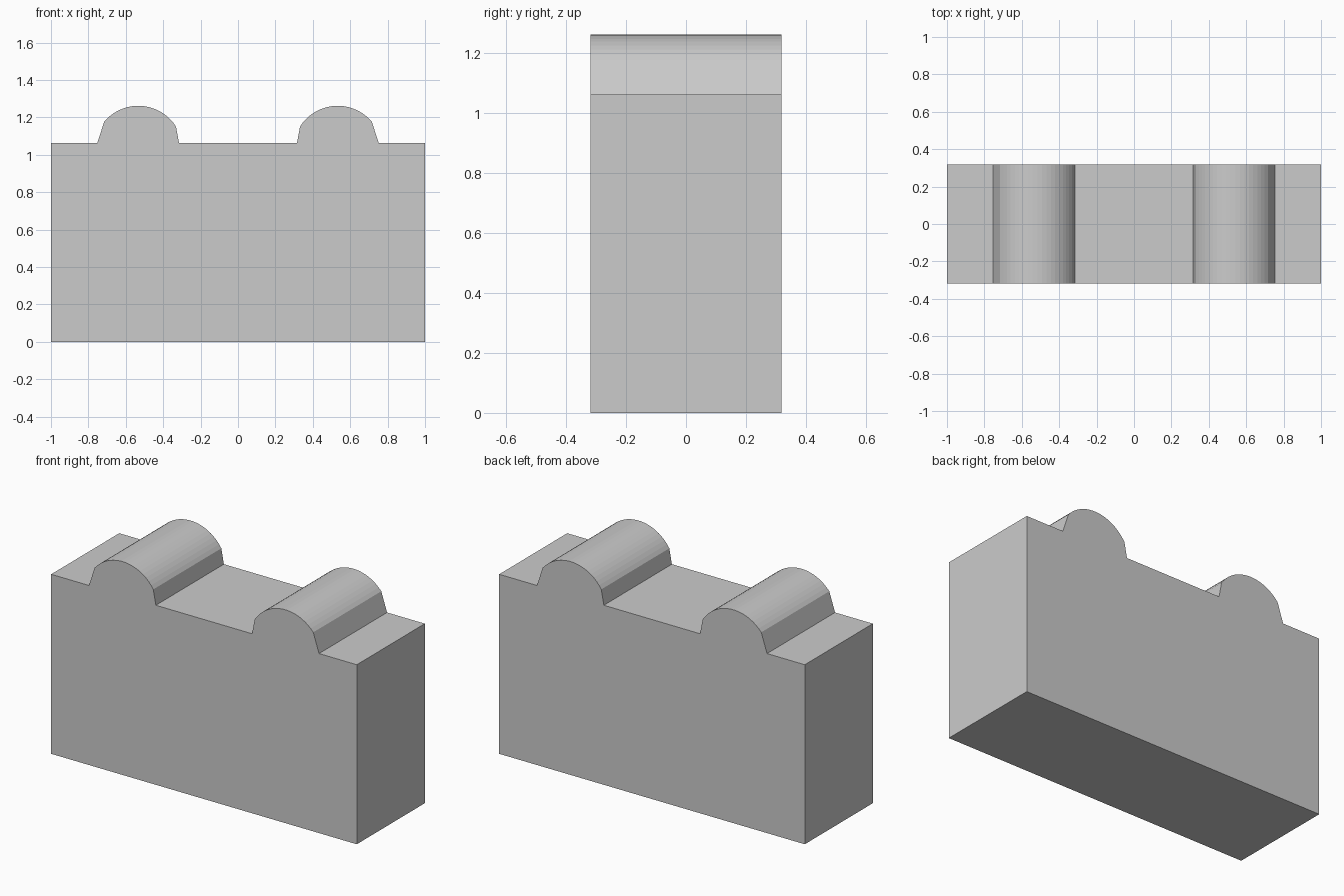
import bpy, bmesh, math

if "Cube" in bpy.data.objects:
    bpy.data.objects.remove(bpy.data.objects["Cube"])

HALF_Y, DECK = 0.318, 1.062
CX, CZ, R = 0.533, 1.024, 0.238   # ridge arc centre and radius
STEPS = 18

# Half outline, from the middle to the right: deck, ridge foot, arc, ridge foot, end wall
half = [(0.315, DECK)]
a0, a1 = math.atan2(1.150 - CZ, 0.334 - CX), math.atan2(1.178 - CZ, 0.716 - CX)
for i in range(STEPS + 1):
    a = a0 + (a1 - a0) * i / STEPS
    half.append((CX + R * math.cos(a), CZ + R * math.sin(a)))
half += [(0.753, DECK), (1.0, DECK), (1.0, 0.0)]

# Mirror into the full outline
outline = [(-x, z) for x, z in reversed(half)] + half

# Extrude the outline through the depth
bm = bmesh.new()
face = bm.faces.new([bm.verts.new((x, -HALF_Y, z)) for x, z in outline])
ext = bmesh.ops.extrude_face_region(bm, geom=[face], use_keep_orig=True)
verts = [v for v in ext["geom"] if isinstance(v, bmesh.types.BMVert)]
bmesh.ops.translate(bm, verts=verts, vec=(0, 2 * HALF_Y, 0))
bmesh.ops.recalc_face_normals(bm, faces=bm.faces)

mesh = bpy.data.meshes.new("ridged_block")
bm.to_mesh(mesh)
bm.free()
block = bpy.data.objects.new("ridged_block", mesh)
bpy.context.collection.objects.link(block)
